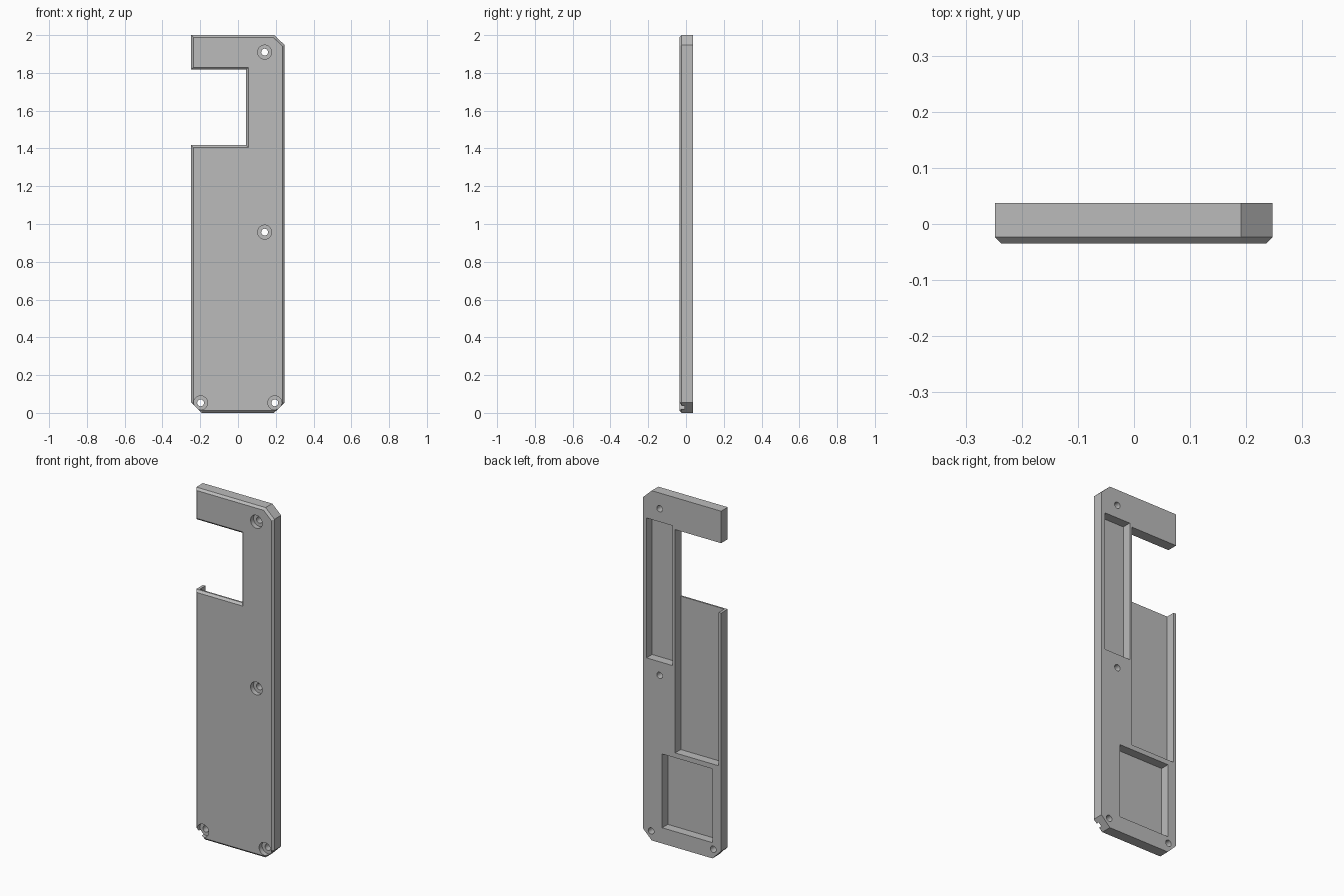
import bpy, bmesh, math
from mathutils import Matrix, Vector

cube = bpy.data.objects.get("Cube")
if cube:
    bpy.data.objects.remove(cube, do_unlink=True)

BACK, FRONT = 0.037, -0.035
POCKET_FLOOR = -0.014

grey = bpy.data.materials.new("plain grey")
grey.use_nodes = True
colour = (0.5, 0.5, 0.5, 1)
grey.diffuse_color = colour
grey.node_tree.nodes["Principled BSDF"].inputs["Base Color"].default_value = colour


def to_object(name, bm):
    bmesh.ops.recalc_face_normals(bm, faces=bm.faces)
    mesh = bpy.data.meshes.new(name)
    bm.to_mesh(mesh)
    bm.free()
    mesh.materials.append(grey)
    obj = bpy.data.objects.new(name, mesh)
    bpy.context.collection.objects.link(obj)
    return obj


def box(name, x0, x1, z0, z1, y0, y1):
    bm = bmesh.new()
    centre = Vector((x0 + x1, y0 + y1, z0 + z1)) / 2
    size = Matrix.Diagonal((x1 - x0, y1 - y0, z1 - z0, 1))
    bmesh.ops.create_cube(bm, size=1, matrix=Matrix.Translation(centre) @ size)
    return to_object(name, bm)


def cylinder(name, x, z, radius, y0, y1):
    bm = bmesh.new()
    place = Matrix.Translation((x, (y0 + y1) / 2, z)) @ Matrix.Rotation(math.pi / 2, 4, 'X')
    bmesh.ops.create_cone(bm, cap_ends=True, segments=40, radius1=radius,
                          radius2=radius, depth=y1 - y0, matrix=place)
    return to_object(name, bm)


# Plate outline with clipped corners and a side notch
outline = [(-0.248, 0.055), (-0.193, 0), (0.191, 0), (0.247, 0.055),
           (0.247, 1.948), (0.191, 2), (-0.248, 2), (-0.248, 1.817),
           (0.043, 1.817), (0.043, 1.417), (-0.248, 1.417)]
bm = bmesh.new()
face = bm.faces.new([bm.verts.new((x, BACK, z)) for x, z in outline])
solid = bmesh.ops.extrude_face_region(bm, geom=[face], use_keep_orig=True)
moved = [g for g in solid["geom"] if isinstance(g, bmesh.types.BMVert)]
bmesh.ops.translate(bm, verts=moved, vec=(0, FRONT - BACK, 0))
bmesh.ops.recalc_face_normals(bm, faces=bm.faces)

# Bevelled front rim
rim = [e for e in bm.edges if all(v.co.y < 0 for v in e.verts)]
bmesh.ops.bevel(bm, geom=rim, offset=0.012, offset_type='OFFSET',
                segments=1, affect='EDGES', profile=0.5)
plate = to_object("cover_plate", bm)

# Pockets in the back
cutters = [
    box("slot_pocket", 0.059, 0.224, 1.035, 1.835, POCKET_FLOOR, 0.1),
    box("long_pocket", -0.232, 0.043, 0.54, 1.45, POCKET_FLOOR, 0.1),
    box("square_pocket", -0.195, 0.125, 0.09, 0.512, POCKET_FLOOR, 0.1),
]

# Counterbored screw holes
for x, z in [(0.141, 1.91), (0.141, 0.957), (-0.198, 0.053), (0.195, 0.053)]:
    cutters.append(cylinder("screw_hole", x, z, 0.018, -0.1, 0.1))
    cutters.append(cylinder("counterbore", x, z, 0.037, -0.1, -0.008))

bpy.context.view_layer.objects.active = plate
for cutter in cutters:
    cutter.hide_render = True
    mod = plate.modifiers.new(cutter.name, 'BOOLEAN')
    mod.operation = 'DIFFERENCE'
    mod.solver = 'EXACT'
    mod.object = cutter
    bpy.ops.object.modifier_apply(modifier=mod.name)
    bpy.data.objects.remove(cutter, do_unlink=True)

# Smooth hole walls, sharp edges elsewhere
bpy.ops.object.select_all(action='DESELECT')
plate.select_set(True)
bpy.ops.object.shade_smooth_by_angle(angle=math.radians(25))
